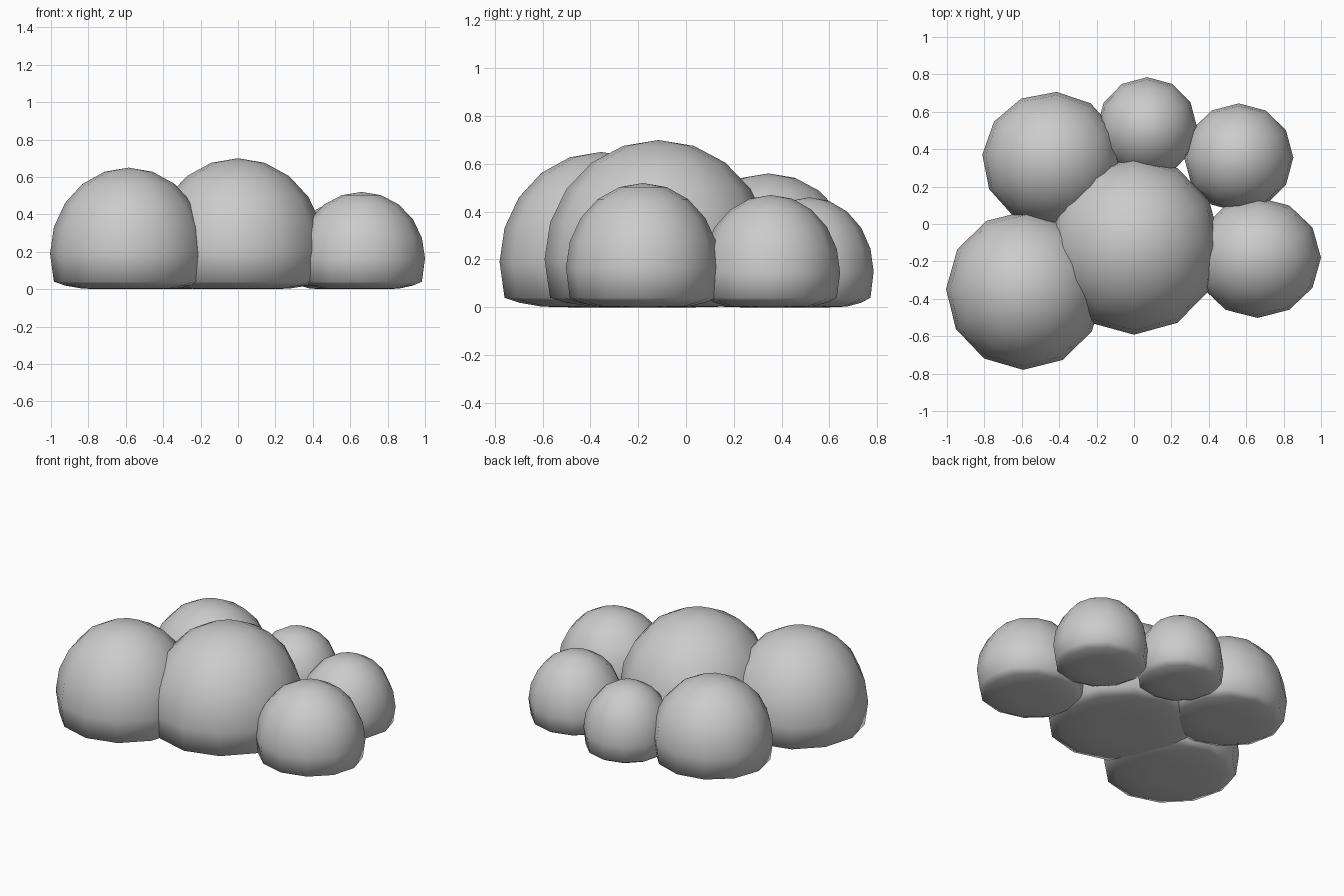
import bpy, math

if "Cube" in bpy.data.objects:
    bpy.data.objects.remove(bpy.data.objects["Cube"])

# (name, x, y, radius_x, radius_y, height, widest level, turn in degrees)
LOBES = [
    ("lobe_centre",      0.00, -0.115, 0.465, 0.477, 0.70, 0.200, 0),
    ("lobe_front_left", -0.585, -0.355, 0.420, 0.425, 0.65, 0.190, -1),
    ("lobe_front_right", 0.66, -0.18,  0.340, 0.322, 0.52, 0.165, 0),
    ("lobe_back_right",  0.56,  0.355, 0.292, 0.290, 0.47, 0.145, 0),
    ("lobe_back",        0.07,  0.515, 0.268, 0.270, 0.46, 0.150, 0),
    ("lobe_back_left",  -0.44,  0.345, 0.372, 0.362, 0.56, 0.180, -4),
]


def lobe(name, x, y, rx, ry, top, mid, turn):
    """Low-poly dome: a sphere whose underside is pressed almost flat."""
    bpy.ops.mesh.primitive_uv_sphere_add(segments=12, ring_count=10, radius=1,
                                         location=(x, y, 0))
    ob = bpy.context.object
    ob.name = name
    rot = math.radians(turn)
    for v in ob.data.vertices:
        px = v.co.x * math.cos(rot) - v.co.y * math.sin(rot)
        py = v.co.x * math.sin(rot) + v.co.y * math.cos(rot)
        z = mid + v.co.z * (top - mid)
        if v.co.z < -0.2:          # pressed underside
            z = 0.04 * max(0.0, (v.co.z + 0.85) / 0.54)
        v.co = (px * rx, py * ry, z)
    bpy.ops.object.shade_smooth()
    return ob


# six overlapping lobes of the bush
for spec in LOBES:
    lobe(*spec)
